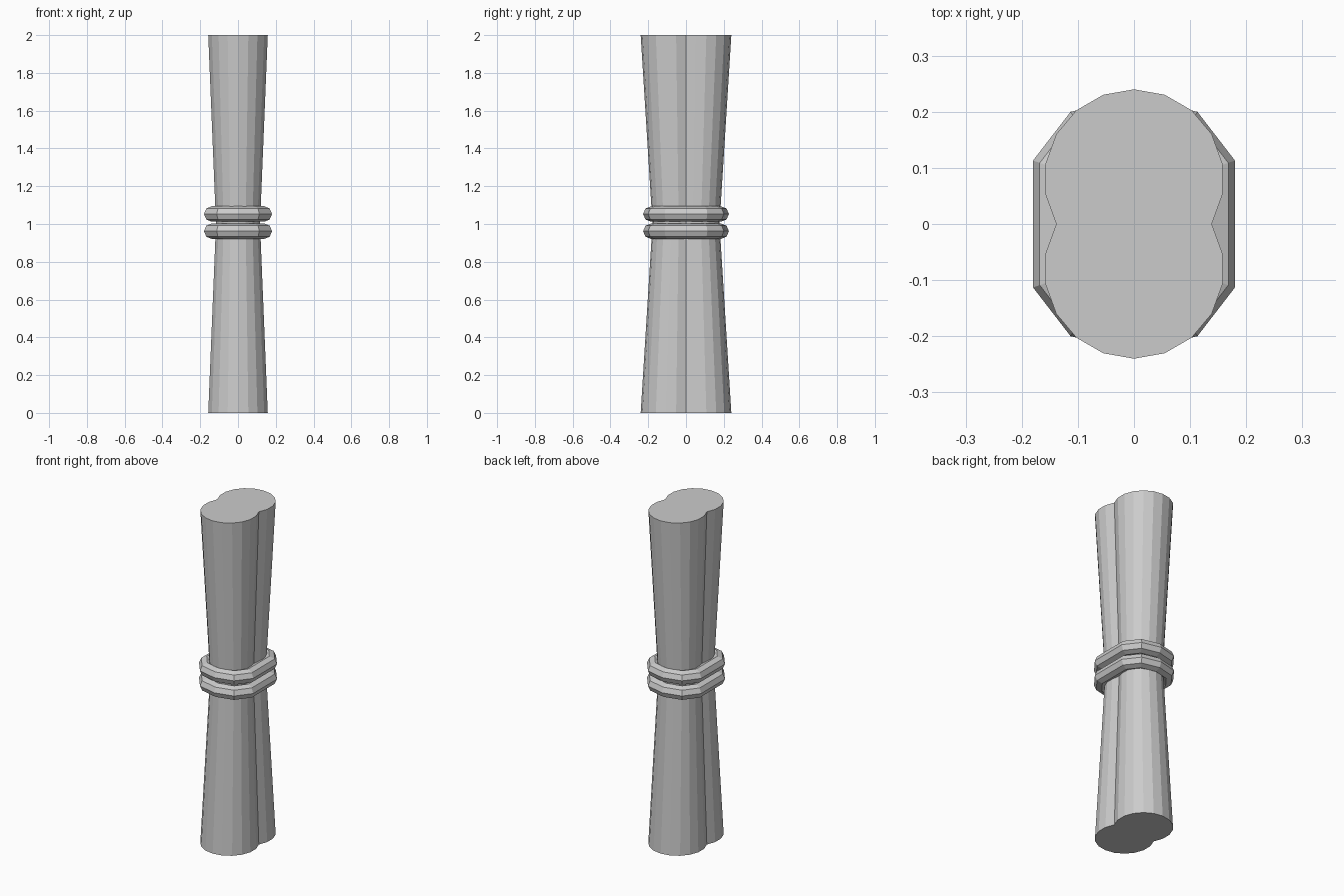
import bpy
import bmesh
from math import sin, cos, pi, radians
from mathutils import Vector

cube = bpy.data.objects.get("Cube")
if cube:
    bpy.data.objects.remove(cube, do_unlink=True)

grey = bpy.data.materials.new("light_grey")
grey.use_nodes = True
colour = (0.6, 0.6, 0.6, 1)
grey.diffuse_color = colour
grey.node_tree.nodes["Principled BSDF"].inputs["Base Color"].default_value = colour


def loft(name, loops, closed):
    """Skin matching loops of points; cap the ends, or join last to first."""
    bm = bmesh.new()
    rows = [[bm.verts.new(p) for p in loop] for loop in loops]
    n = len(rows[0])
    pairs = list(zip(rows, rows[1:]))
    if closed:
        pairs.append((rows[-1], rows[0]))
    else:
        bm.faces.new(rows[0])
        bm.faces.new(rows[-1])
    for a, b in pairs:
        for i in range(n):
            j = (i + 1) % n
            bm.faces.new((a[i], a[j], b[j], b[i]))
    bmesh.ops.recalc_face_normals(bm, faces=bm.faces)
    mesh = bpy.data.meshes.new(name)
    bm.to_mesh(mesh)
    bm.free()
    mesh.materials.append(grey)
    obj = bpy.data.objects.new(name, mesh)
    bpy.context.collection.objects.link(obj)
    return obj


# Twin pillar: two overlapping round shafts merged, pinched at the waist
radius, sides = 0.16, 18
outline = []
for sign in (1, -1):
    for k in range(-6, 6):
        a = 2 * pi * k / sides
        outline.append(Vector((sign * radius * sin(a),
                               sign * (radius / 2 + radius * cos(a)), 0)))
loft("twin_pillar",
     [[p * s + Vector((0, 0, z)) for p in outline]
      for z, s in ((0, 1), (1, 0.74), (2, 1))], False)

# Binding rings: an eight-sided tube swept around a ten-cornered path
quarter = [(0, 0.227), (0.113, 0.2), (0.18, 0.113)]
half = quarter + [(x, -y) for x, y in reversed(quarter)]
path = [Vector((x, y, 0)) for x, y in half + [(-x, y) for x, y in half[-2:0:-1]]]
tube = 0.041
for name, height in (("lower_ring", 0.962), ("upper_ring", 1.053)):
    loops = []
    for i, p in enumerate(path):
        along = path[(i + 1) % len(path)] - p
        back = p - path[i - 1]
        normal = (along.normalized() + back.normalized()).normalized()
        out = Vector((-normal.y, normal.x, 0))
        out /= out.dot(Vector((-along.y, along.x, 0)).normalized())
        loops.append([p + out * tube * (cos(radians(a)) - 1)
                      + Vector((0, 0, height + tube * sin(radians(a))))
                      for a in range(0, 360, 45)])
    loft(name, loops, True)
